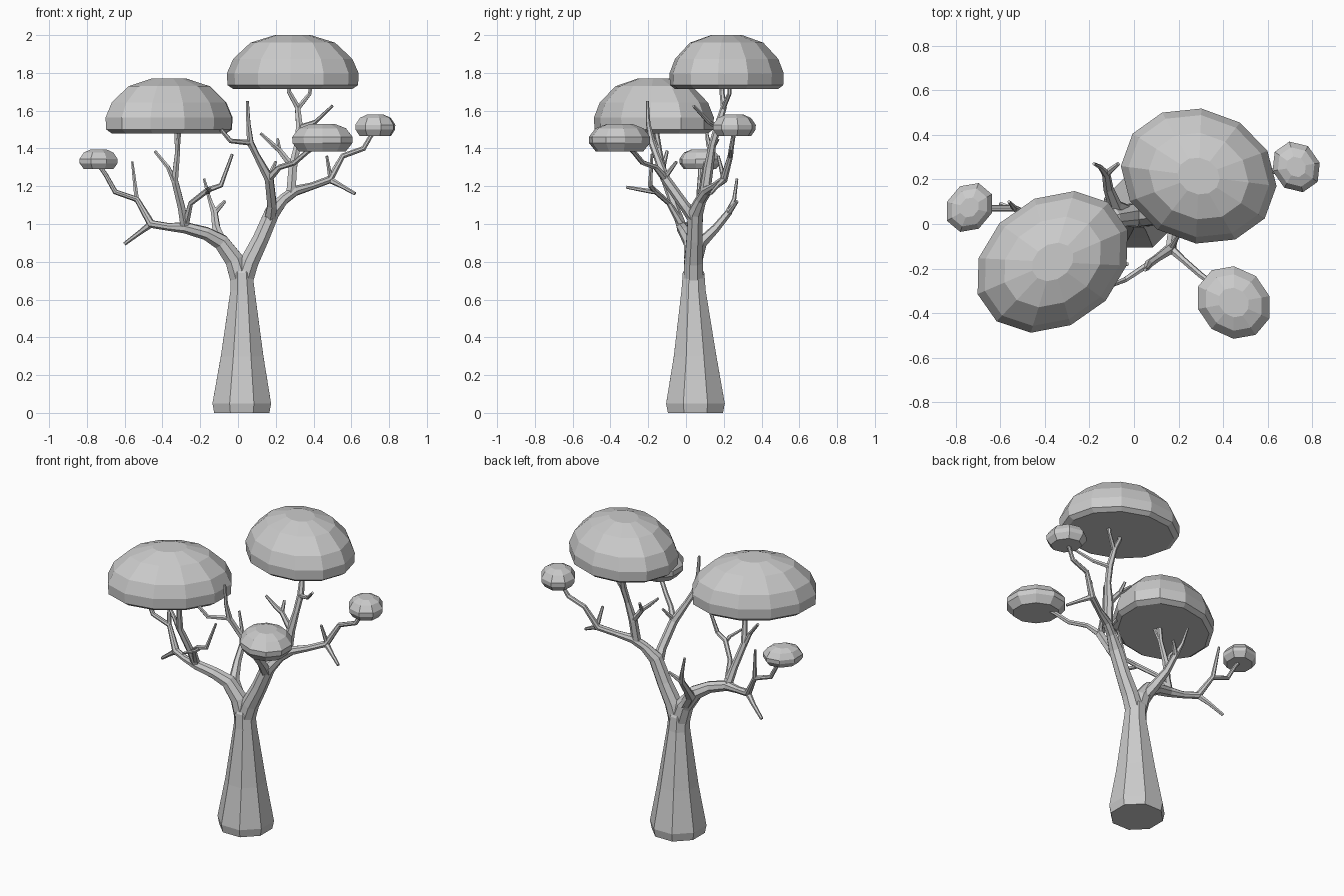
import bpy, bmesh
from math import cos, sin, pi, radians
from mathutils import Vector


def finish(name, bm):
    bmesh.ops.recalc_face_normals(bm, faces=bm.faces)
    me = bpy.data.meshes.new(name)
    bm.to_mesh(me)
    bm.free()
    ob = bpy.data.objects.new(name, me)
    bpy.context.collection.objects.link(ob)
    return ob


def skin_rings(bm, rings):
    n = len(rings[0])
    for a, b in zip(rings, rings[1:]):
        for i in range(n):
            j = (i + 1) % n
            bm.faces.new((a[i], a[j], b[j], b[i]))
    bm.faces.new(rings[0][::-1])
    bm.faces.new(rings[-1])


def tube(bm, pts, sides=6):
    """Tapered limb through (x, y, z, radius) points."""
    ps = [Vector(p[:3]) for p in pts]
    rings, side, prev = [], Vector((1, 0, 0)), Vector((0, 0, 1))
    for i, p in enumerate(ps):
        d = Vector((0, 0, 0))
        if i > 0:
            d += (p - ps[i - 1]).normalized()
        if i < len(ps) - 1:
            d += (ps[i + 1] - p).normalized()
        d.normalize()
        side = prev.rotation_difference(d) @ side
        other, prev = d.cross(side), d
        rings.append([bm.verts.new(p + pts[i][3] * (
            cos(2 * pi * (k + .5) / sides) * side + sin(2 * pi * (k + .5) / sides) * other))
            for k in range(sides)])
    skin_rings(bm, rings)


def limbs(name, paths, sides=6):
    bm = bmesh.new()
    for p in paths:
        tube(bm, p, sides)
    return finish(name, bm)


def canopy(name, c, a, b, turn, z0, z1, sides, profile):
    """Domed foliage pad: stacked rings on a turned ellipse."""
    bm, t, rings = bmesh.new(), radians(turn), []
    for s, h in profile:
        ring = []
        for k in range(sides):
            u = 2 * pi * (k + .5) / sides
            x, y = a * s * cos(u), b * s * sin(u)
            ring.append(bm.verts.new((c[0] + x * cos(t) - y * sin(t),
                                      c[1] + x * sin(t) + y * cos(t), z0 + h * (z1 - z0))))
        rings.append(ring)
    skin_rings(bm, rings)
    return finish(name, bm)


# trunk
limbs("trunk", [[(.02, .05, 0, .158), (.02, .05, .05, .168), (.022, .048, .3, .122),
                 (.024, .04, .65, .069), (.02, .04, .74, .062), (.02, .04, .79, .035)]], 8)

# left main limb and its twigs
limbs("left_limb", [[(.02, .04, .68, .058), (-.02, .04, .81, .053), (-.09, .03, .905, .045),
                     (-.17, 0, .95, .036), (-.28, -.02, .98, .031), (-.37, 0, .985, .021),
                     (-.46, .03, 1.0, .023), (-.535, .07, 1.13, .015), (-.65, .07, 1.17, .014),
                     (-.70, .075, 1.26, .012), (-.735, .075, 1.31, .011)]], 8)
limbs("left_twigs", [
    [(-.46, .03, 1.0, .019), (-.52, .06, .955, .013), (-.60, .09, .895, .01)],
    [(-.535, .07, 1.12, .014), (-.56, .10, 1.33, .007)],
    [(-.28, -.02, .98, .027), (-.30, -.06, 1.09, .022), (-.335, -.11, 1.23, .02),
     (-.32, -.14, 1.38, .015), (-.325, -.16, 1.5, .015)],
    [(-.335, -.11, 1.22, .017), (-.37, -.12, 1.30, .012), (-.44, -.10, 1.385, .009)],
    [(-.32, -.14, 1.38, .013), (-.31, -.19, 1.5, .011)],
    [(-.28, -.02, .99, .022), (-.25, -.09, 1.11, .014), (-.16, -.17, 1.18, .015),
     (-.09, -.19, 1.205, .013), (-.03, -.18, 1.37, .008)],
    [(-.16, -.17, 1.17, .013), (-.15, -.23, 1.18, .011), (-.17, -.315, 1.195, .008)]])

# back limb
limbs("back_limb", [
    [(-.02, .05, .80, .035), (-.085, .08, .90, .032), (-.115, .16, .98, .023),
     (-.125, .225, 1.06, .019), (-.15, .255, 1.13, .011), (-.18, .27, 1.24, .007)],
    [(-.125, .225, 1.06, .017), (-.07, .27, 1.12, .009)]])

# right main limb and its twigs
limbs("right_limb", [[(.02, .04, .68, .058), (.06, .04, .80, .053), (.12, .045, .92, .046),
                      (.18, .05, 1.06, .043), (.24, .08, 1.13, .03), (.30, .11, 1.175, .028),
                      (.39, .15, 1.20, .02), (.485, .20, 1.235, .021), (.555, .235, 1.36, .015),
                      (.665, .24, 1.40, .014), (.70, .25, 1.46, .012), (.72, .255, 1.49, .012)]], 8)
limbs("right_twigs", [
    [(.485, .20, 1.235, .018), (.55, .165, 1.20, .012), (.62, .13, 1.16, .009)],
    [(.49, .20, 1.24, .014), (.47, .17, 1.36, .008)],
    [(.28, .10, 1.16, .028), (.29, .12, 1.30, .026), (.315, .14, 1.42, .019),
     (.325, .17, 1.52, .02), (.315, .20, 1.62, .016), (.27, .19, 1.70, .013), (.27, .19, 1.74, .013)],
    [(.315, .195, 1.61, .014), (.38, .23, 1.69, .011), (.385, .23, 1.74, .011)],
    [(.325, .17, 1.51, .015), (.41, .12, 1.54, .012), (.50, .04, 1.625, .008)],
    [(.29, .12, 1.30, .02), (.22, .13, 1.39, .015), (.185, .12, 1.42, .014), (.12, .11, 1.48, .008)],
    [(.22, .13, 1.385, .013), (.21, .17, 1.45, .008)]])

# front limb
limbs("front_limb", [
    [(.17, .05, 1.02, .036), (.18, -.01, 1.10, .028), (.165, -.11, 1.24, .026),
     (.10, -.155, 1.36, .018), (.065, -.18, 1.43, .019), (.055, -.20, 1.53, .012), (.05, -.205, 1.65, .008)],
    [(.065, -.18, 1.43, .015), (-.04, -.25, 1.44, .013), (-.09, -.27, 1.50, .011)],
    [(.165, -.11, 1.24, .021), (.22, -.16, 1.30, .015), (.30, -.23, 1.325, .014),
     (.37, -.28, 1.385, .013), (.41, -.31, 1.41, .012)],
    [(.165, -.11, 1.25, .015), (.20, -.05, 1.33, .008)]])

# foliage pads
big = [(.93, 0), (1.02, .07), (1.03, .29), (.93, .56), (.66, .86), (.28, 1)]
small = [(.8, 0), (1.02, .3), (1.03, .52), (.8, .84), (.42, 1)]
canopy("right_canopy", (.29, .215), .345, .29, -20, 1.715, 2.0, 12, big)
canopy("left_canopy", (-.365, -.17), .36, .28, 35, 1.48, 1.77, 12, big)
canopy("front_canopy", (.447, -.352), .172, .15, -40, 1.385, 1.53, 10, small)
canopy("far_right_canopy", (.727, .256), .116, .102, -55, 1.465, 1.58, 8, small)
canopy("far_left_canopy", (-.738, .074), .116, .098, 50, 1.29, 1.395, 8, small)
